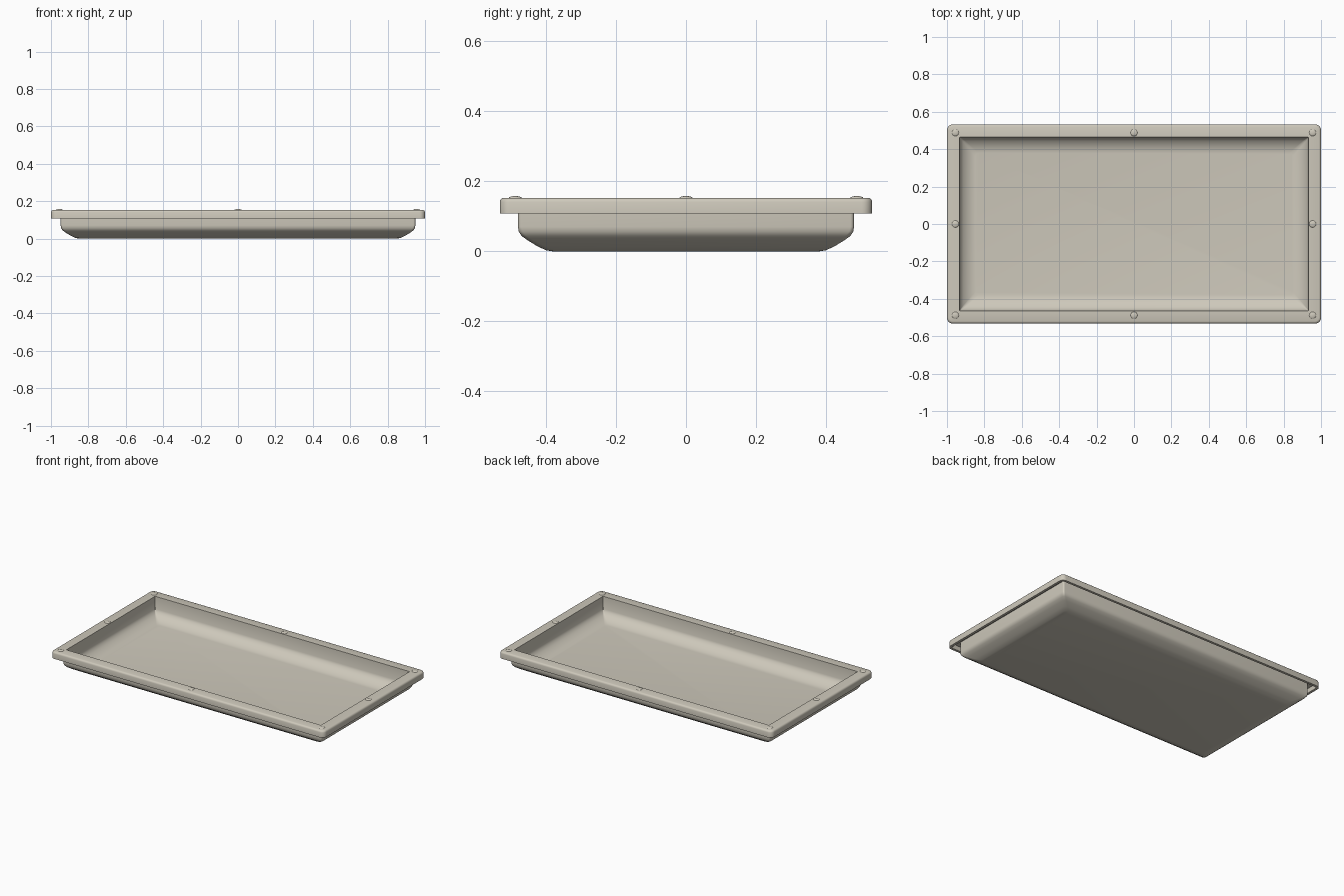
import bpy, bmesh, math
from mathutils import Matrix

if "Cube" in bpy.data.objects:
    bpy.data.objects.remove(bpy.data.objects["Cube"])

HX, HY = 1.0, 0.532      # outer half sizes
SEG = 6                  # segments per rounded corner

stone = bpy.data.materials.new("warm_grey")
stone.diffuse_color = (0.62, 0.585, 0.50, 1)
stone.use_nodes = True
stone.node_tree.nodes["Principled BSDF"].inputs["Base Color"].default_value = stone.diffuse_color


def finish(bm, name, angle):
    bmesh.ops.recalc_face_normals(bm, faces=bm.faces)
    me = bpy.data.meshes.new(name)
    bm.to_mesh(me)
    bm.free()
    me.materials.append(stone)
    ob = bpy.data.objects.new(name, me)
    bpy.context.collection.objects.link(ob)
    bpy.ops.object.select_all(action='DESELECT')
    ob.select_set(True)
    bpy.context.view_layer.objects.active = ob
    bpy.ops.object.shade_smooth_by_angle(angle=math.radians(angle))
    return ob


def ring(bm, inset, z, r):
    """Rounded rectangle loop, inset from the outer edge."""
    hx, hy, verts = HX - inset, HY - inset, []
    for i, (sx, sy) in enumerate([(1, 1), (-1, 1), (-1, -1), (1, -1)]):
        for k in range(SEG + 1):
            a = math.pi / 2 * (i + k / SEG)
            verts.append(bm.verts.new((sx * (hx - r) + r * math.cos(a),
                                       sy * (hy - r) + r * math.sin(a), z)))
    return verts


# Tray shell: (inset, height, corner radius) from underside centre, round the rim, to the floor
profile = [
    (0.150, 0.000, 0.025), (0.132, 0.003, 0.025), (0.108, 0.014, 0.022),
    (0.080, 0.031, 0.018), (0.062, 0.044, 0.014), (0.054, 0.056, 0.012),
    (0.052, 0.070, 0.010), (0.052, 0.138, 0.010),              # basin outside
    (0.016, 0.138, 0.016), (0.016, 0.108, 0.016),              # hollow under the rim
    (0.000, 0.108, 0.030), (0.000, 0.141, 0.030), (0.002, 0.147, 0.029),
    (0.006, 0.151, 0.026), (0.012, 0.153, 0.022),              # rim outside
    (0.068, 0.153, 0.003), (0.070, 0.072, 0.003),              # inner wall
    (0.075, 0.058, 0.006), (0.088, 0.043, 0.010), (0.110, 0.028, 0.014),
    (0.133, 0.018, 0.018), (0.152, 0.015, 0.020),              # floor fillet
]
bm = bmesh.new()
loops = [ring(bm, *p) for p in profile]
for a, b in zip(loops, loops[1:]):
    n = len(a)
    for i in range(n):
        j = (i + 1) % n
        bm.faces.new((a[i], a[j], b[j], b[i]))
bm.faces.new(loops[0])
bm.faces.new(loops[-1])
finish(bm, "tray", 40)

# Shallow studs on the rim: corners and side middles
bm = bmesh.new()
for ix in (-1, 0, 1):
    for iy in (-1, 0, 1):
        if ix or iy:
            bmesh.ops.create_uvsphere(
                bm, u_segments=16, v_segments=8, radius=1,
                matrix=Matrix.Translation((ix * 0.955, iy * 0.488, 0.152))
                @ Matrix.Diagonal((0.019, 0.019, 0.006, 1)))
finish(bm, "rim_studs", 60)
